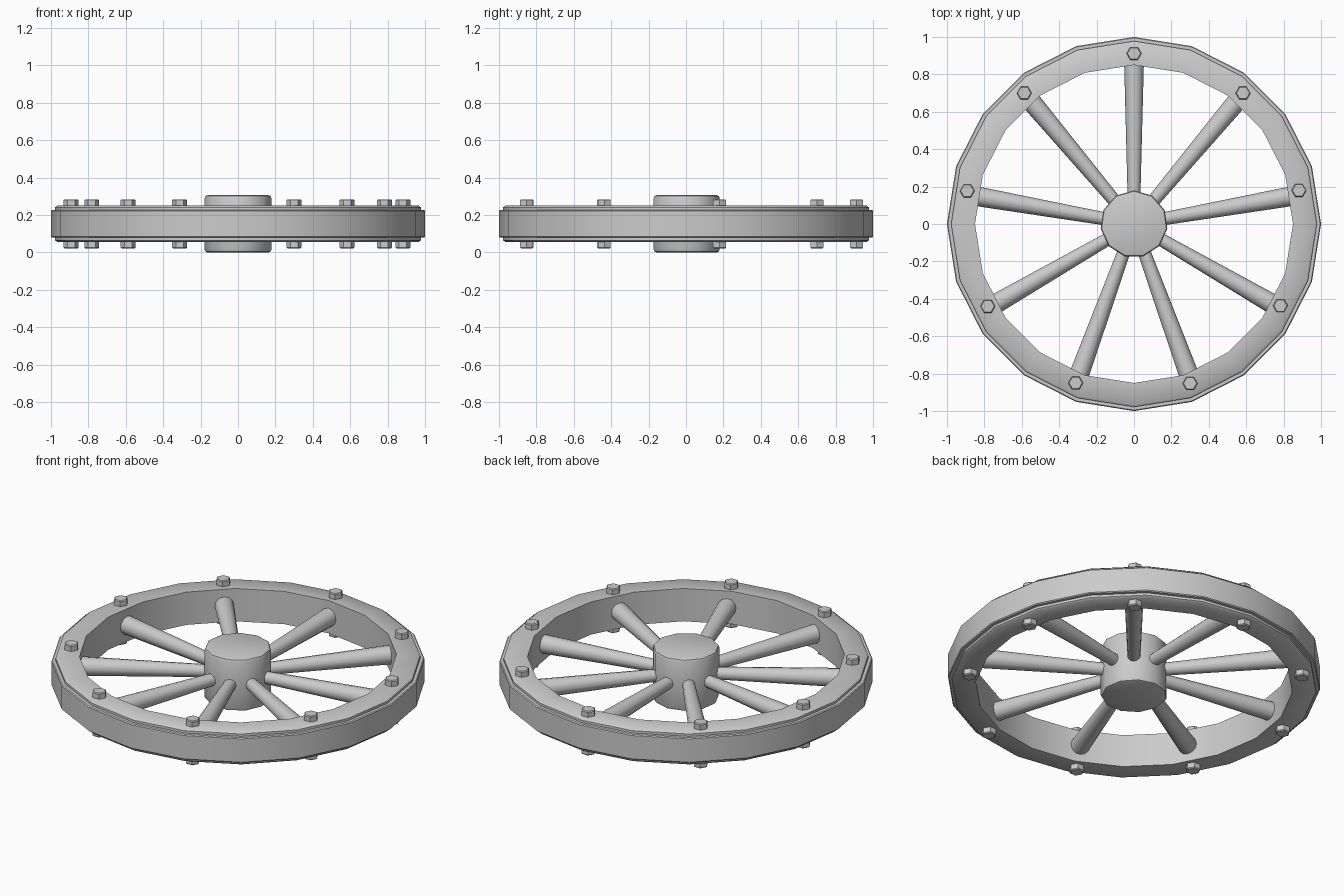
import bpy, bmesh
from math import sin, cos, pi, radians
from mathutils import Matrix, Vector

if "Cube" in bpy.data.objects:
    bpy.data.objects.remove(bpy.data.objects["Cube"])

MID = 0.153  # height of the wheel's centre plane


def finish(name, bm, angle=40):
    bmesh.ops.remove_doubles(bm, verts=bm.verts, dist=1e-5)
    bmesh.ops.recalc_face_normals(bm, faces=bm.faces)
    me = bpy.data.meshes.new(name)
    bm.to_mesh(me)
    bm.free()
    ob = bpy.data.objects.new(name, me)
    bpy.context.collection.objects.link(ob)
    bpy.ops.object.select_all(action='DESELECT')
    ob.select_set(True)
    bpy.context.view_layer.objects.active = ob
    if angle:
        bpy.ops.object.shade_smooth_by_angle(angle=radians(angle))
    return ob


def lathe(bm, profile, sides, start=0.0, matrix=Matrix(), closed=False):
    """Spin (radius, height) points about the local z axis."""
    rings = [[bm.verts.new(matrix @ Vector((r * cos(start + 2 * pi * i / sides),
                                            r * sin(start + 2 * pi * i / sides), z)))
              for i in range(sides)] for r, z in profile]
    pairs = list(zip(rings, rings[1:]))
    if closed:
        pairs.append((rings[-1], rings[0]))
    for a, b in pairs:
        for i in range(sides):
            j = (i + 1) % sides
            bm.faces.new((a[i], a[j], b[j], b[i]))
    if not closed:
        bm.faces.new(rings[0])
        bm.faces.new(rings[-1])


def mirrored(half):
    """Upper half profile, reflected below the centre plane."""
    return half + [(r, -z) for r, z in reversed(half)]


centre = Matrix.Translation((0, 0, MID))

# Rim with chamfered outer edge
bm = bmesh.new()
lathe(bm, mirrored([(0.85, 0.097), (0.967, 0.097), (0.978, 0.088)]), 20, pi / 2, centre, True)
finish("rim", bm)

# Tyre band around the rim
bm = bmesh.new()
lathe(bm, mirrored([(0.97, 0.074), (0.995, 0.074), (1.0, 0.069)]), 20, pi / 2, centre, True)
finish("tyre", bm)

# Hub
bm = bmesh.new()
lathe(bm, mirrored([(0.165, 0.153), (0.175, 0.149), (0.18, 0.138)]), 11, pi / 2, centre)
finish("hub", bm)

# Nine tapered spokes
for k in range(9):
    bm = bmesh.new()
    m = centre @ Matrix.Rotation(pi / 2 + k * 2 * pi / 9, 4, 'Z') @ Matrix.Rotation(pi / 2, 4, 'Y')
    lathe(bm, [(0.034, 0.14), (0.053, 0.87)], 12, 0, m)
    finish(f"spoke_{k + 1}", bm)

# Hexagonal bolts, a head on each side of the rim
spots = [(0, 0.912), (0.583, 0.70), (0.882, 0.18), (0.783, -0.437), (0.30, -0.852),
         (-0.312, -0.85), (-0.782, -0.44), (-0.587, 0.70), (-0.892, 0.177)]
for k, (x, y) in enumerate(spots):
    bm = bmesh.new()
    m = Matrix.Translation((x, y, MID))
    lathe(bm, mirrored([(0.035, 0.131), (0.04, 0.126)]), 6, 0, m)
    finish(f"bolt_{k + 1}", bm, 25)
